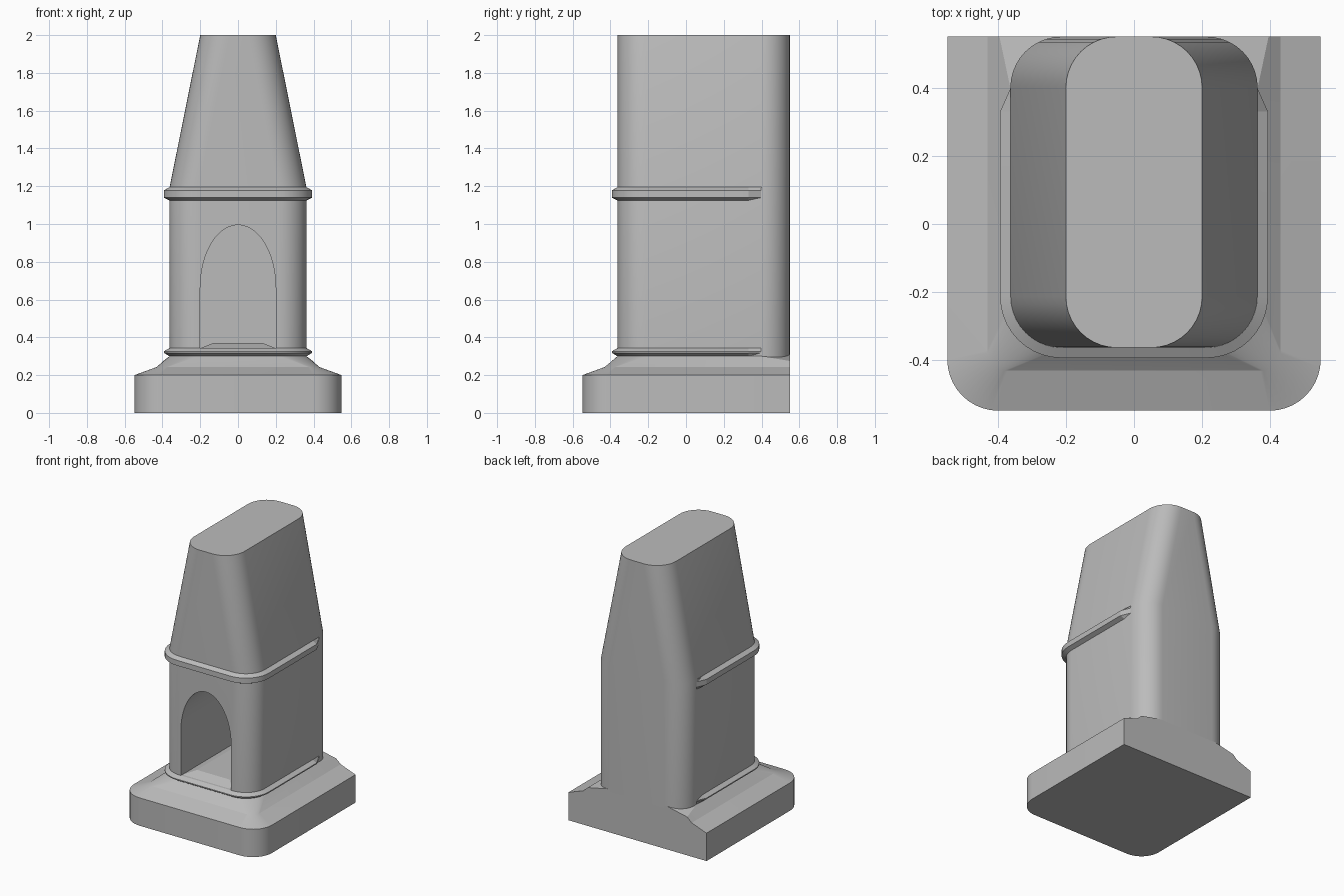
import bpy, bmesh, math

if "Cube" in bpy.data.objects:
    bpy.data.objects.remove(bpy.data.objects["Cube"])

BACK = 0.55
SEG = 10


def corner(cx, cy, r, start):
    """Quarter circle, counter-clockwise from the start angle in degrees."""
    return [(cx + r * math.cos(math.radians(start + 90 * i / SEG)),
             cy + r * math.sin(math.radians(start + 90 * i / SEG)))
            for i in range(SEG + 1)]


def front_u(w, r):
    """Rounded front outline, from the left side round to the right side."""
    return corner(-w + r, -w + r, r, 180) + corner(w - r, -w + r, r, 270)


stone = bpy.data.materials.new("stone")
stone.diffuse_color = (0.5, 0.5, 0.5, 1)
stone.use_nodes = True
stone.node_tree.nodes["Principled BSDF"].inputs["Base Color"].default_value = stone.diffuse_color


def finish(bm, name):
    bmesh.ops.recalc_face_normals(bm, faces=bm.faces)
    mesh = bpy.data.meshes.new(name)
    bm.to_mesh(mesh)
    bm.free()
    mesh.materials.append(stone)
    ob = bpy.data.objects.new(name, mesh)
    bpy.context.collection.objects.link(ob)
    return ob


def loft(name, rings):
    """Join closed rings of equal length and cap both ends."""
    bm = bmesh.new()
    vs = [[bm.verts.new(p) for p in ring] for ring in rings]
    n = len(vs[0])
    for a, b in zip(vs, vs[1:]):
        for i in range(n):
            j = (i + 1) % n
            bm.faces.new((a[i], a[j], b[j], b[i]))
    bm.faces.new(vs[0])
    bm.faces.new(vs[-1])
    return finish(bm, name)


def smooth(ob):
    bpy.ops.object.select_all(action='DESELECT')
    ob.select_set(True)
    bpy.context.view_layer.objects.active = ob
    bpy.ops.object.shade_smooth_by_angle(angle=math.radians(12))


# Stepped plinth with rounded front, flat back and sloping shoulders
def plinth_ring(w, r, z, back_w, back_z):
    pts = [(x, y, z) for x, y in front_u(w, r)]
    return ([(-back_w, BACK, back_z), (-w, 0.40, z)] + pts
            + [(w, 0.40, z), (back_w, BACK, back_z)])


bm = bmesh.new()
rings = [[bm.verts.new(p) for p in plinth_ring(*a)] for a in (
    (0.548, 0.15, 0.0, 0.548, 0.0), (0.548, 0.15, 0.2, 0.548, 0.2),
    (0.43, 0.06, 0.243, 0.43, 0.243), (0.363, 0.15, 0.30, 0.395, 0.275))]
for a, b in zip(rings, rings[1:]):
    for i in range(len(a) - 1):
        bm.faces.new((a[i], a[i + 1], b[i + 1], b[i]))
top = rings[-1]
bl, br = [bm.verts.new((x, BACK, 0.308)) for x in (-0.24, 0.24)]
bm.faces.new(rings[0])
bm.faces.new(top[1:-1])
bm.faces.new((top[0], top[1], bl))
bm.faces.new((top[-1], br, top[-2]))
bm.faces.new((top[1], top[-2], br, bl))
bm.faces.new([r[0] for r in rings] + [bl, br] + [r[-1] for r in reversed(rings)])
plinth = finish(bm, "plinth")


# Shaft: straight rounded block, tapering sideways above the upper band
def shaft_ring(w, z):
    r = 0.15
    f = -0.363
    pts = (corner(-w + r, f + r, r, 180) + corner(w - r, f + r, r, 270)
           + corner(w - r, BACK - r, r, 0) + corner(-w + r, BACK - r, r, 90))
    return [(x, y, z) for x, y in pts]


shaft = loft("shaft", [shaft_ring(0.363, 0.29), shaft_ring(0.363, 1.19),
                       shaft_ring(0.20, 2.0)])

# Arched niche cut deep into the front
arch = [(-0.2, 0.34), (0.2, 0.34)]
arch += [(0.2 * math.cos(math.pi * i / 24), 0.66 + 0.335 * math.sin(math.pi * i / 24))
         for i in range(25)]
cutter = loft("niche_cutter", [[(x, y, z) for x, z in arch] for y in (-0.6, 0.40)])
cutter.hide_render = True
mod = shaft.modifiers.new("niche", 'BOOLEAN')
mod.operation = 'DIFFERENCE'
mod.solver = 'EXACT'
mod.object = cutter
bpy.context.view_layer.objects.active = shaft
bpy.ops.object.modifier_apply(modifier=mod.name)
bpy.data.objects.remove(cutter)

# Slightly raised niche floor with bevelled sides
floor = loft("niche_floor", [
    [(-x, y0, z), (x, y0, z), (x, 0.40, z), (-x, 0.40, z)]
    for x, y0, z in ((0.2, -0.35, 0.335), (0.2, -0.35, 0.342), (0.13, -0.28, 0.37))])


# Mouldings round the front and sides, fading into the shaft near the back
def band(name, profile):
    columns = []
    for o, z in profile:
        w = 0.363 + o
        end = 0.362 + min(o, 0)
        line = [(-end, 0.40), (-w, 0.33)] + front_u(w, 0.15 + o)
        line += [(w, 0.33), (end, 0.40)]
        columns.append([(x, y, z) for x, y in line])
    return loft(name, list(zip(*columns)))


lower = band("lower_band", [(-0.02, 0.30), (0.0, 0.30), (0.03, 0.318),
                            (0.03, 0.326), (0.0, 0.343), (-0.02, 0.343)])
upper = band("upper_band", [(-0.02, 1.125), (0.0, 1.125), (0.03, 1.14),
                            (0.03, 1.178), (0.0, 1.195), (-0.02, 1.195)])

for ob in (plinth, shaft, floor, lower, upper):
    smooth(ob)
